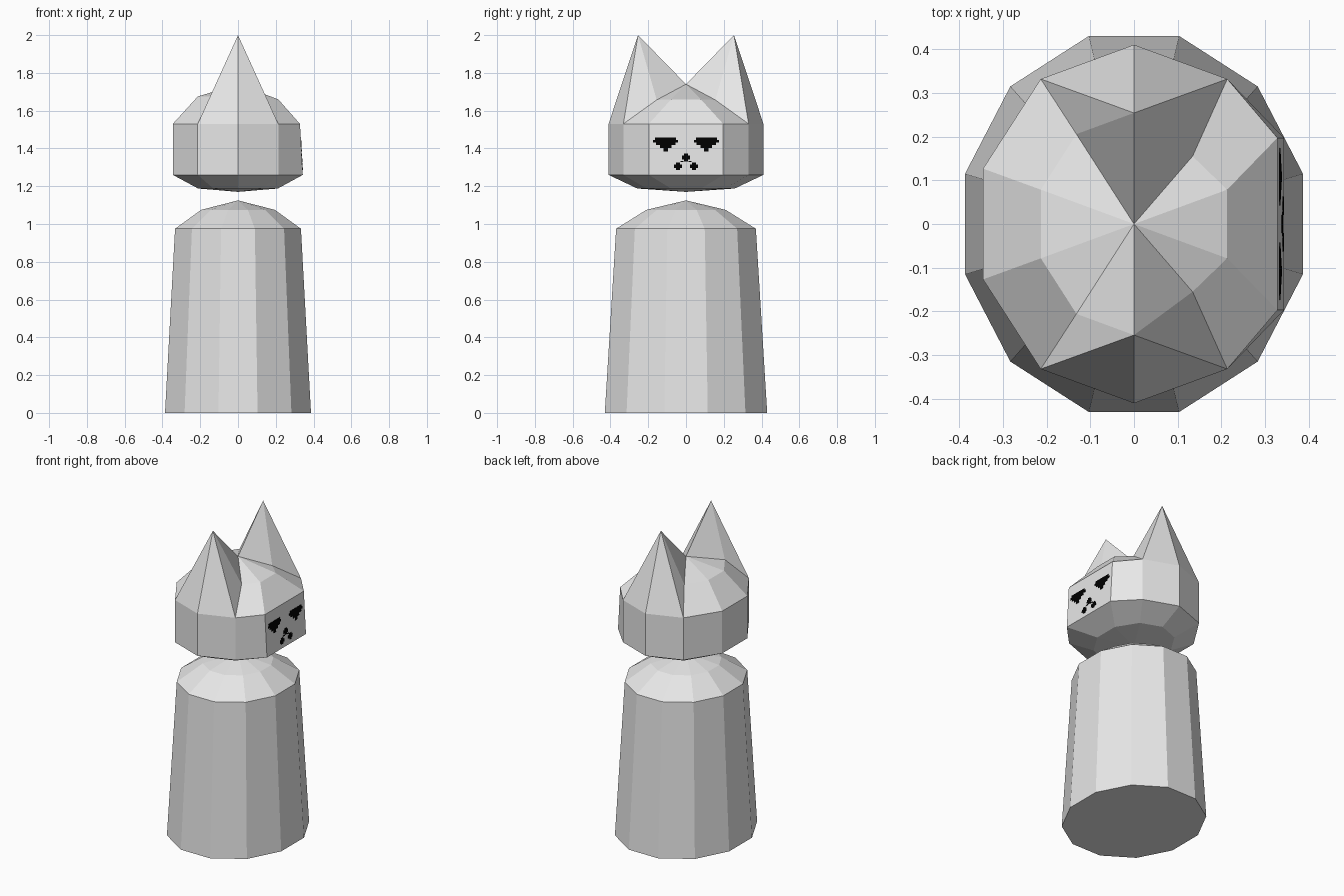
import bpy
import bmesh
import math

if "Cube" in bpy.data.objects:
    bpy.data.objects.remove(bpy.data.objects["Cube"])


def material(name, rgb):
    m = bpy.data.materials.new(name)
    m.diffuse_color = (*rgb, 1)
    m.use_nodes = True
    m.node_tree.nodes["Principled BSDF"].inputs["Base Color"].default_value = m.diffuse_color
    return m


grey = material("light grey", (0.8, 0.8, 0.8))
black = material("black", (0.0, 0.0, 0.0))


def finish(bm, name, mat):
    bmesh.ops.recalc_face_normals(bm, faces=bm.faces[:])
    mesh = bpy.data.meshes.new(name)
    bm.to_mesh(mesh)
    bm.free()
    mesh.materials.append(mat)
    obj = bpy.data.objects.new(name, mesh)
    bpy.context.collection.objects.link(obj)
    return obj


def ring(bm, n, rx, ry, z, offset):
    pts = [math.radians(offset) + i * math.tau / n for i in range(n)]
    return [bm.verts.new((rx * math.cos(a), ry * math.sin(a), z)) for a in pts]


def bridge(bm, a, b, skip=()):
    n = len(a)
    for i in range(n):
        if i not in skip:
            j = (i + 1) % n
            bm.faces.new((a[i], a[j], b[j], b[i]))


def fan(bm, r, z):
    tip = bm.verts.new((0, 0, z))
    for i in range(len(r)):
        bm.faces.new((r[i], r[(i + 1) % len(r)], tip))


# Body: tapered twelve-sided drum with a low domed top
bm = bmesh.new()
rings = [ring(bm, 12, *p, 15) for p in
         ((0.40, 0.445, 0), (0.345, 0.383, 0.975), (0.202, 0.217, 1.075))]
bm.faces.new(rings[0])
for lo, hi in zip(rings, rings[1:]):
    bridge(bm, lo, hi)
fan(bm, rings[-1], 1.125)
finish(bm, "body", grey)

# Head: ten-sided drum; vertices 0 and 9 border the face, 2 and 7 carry the ears
bm = bmesh.new()
chin, jaw, brow, crown = [ring(bm, 10, *p, 18) for p in
                          ((0.222, 0.258, 1.188), (0.363, 0.41, 1.26),
                           (0.363, 0.41, 1.53), (0.224, 0.254, 1.675))]
for i, s in ((0, 1), (9, -1)):
    jaw[i].co = (0.343, s * 0.197, 1.26)
    brow[i].co = (0.328, s * 0.197, 1.53)
    crown[i].co.z = 1.66
for i, s in ((1, 1), (8, -1)):
    crown[i].co = (0.134, s * 0.155, 1.657)
for i in (2, 7):
    crown[i].co.z = 2.0
bridge(bm, chin, jaw)
bridge(bm, jaw, brow)
bridge(bm, brow, crown, skip=(1, 2, 6, 7))
# ear sides are creased from the tip to the neighbouring brow corners
for i in (2, 7):
    for j in (i - 1, i + 1):
        bm.faces.new((crown[i], brow[i], brow[j]))
        bm.faces.new((crown[i], brow[j], crown[j]))
fan(bm, crown, 1.74)
fan(bm, chin, 1.17)
finish(bm, "head_with_ears", grey)


# Face markings: thin stepped plates lying on the sloping face
def plates(name, cy, rows):
    """rows: (top z, bottom z, half width)"""
    bm = bmesh.new()
    for top, bottom, w in rows:
        quads = []
        for lift in (-0.002, 0.002):
            quads.append([bm.verts.new((0.343 - (z - 1.26) / 18 + lift, cy + s * w, z))
                          for z, s in ((top, -1), (top, 1), (bottom, 1), (bottom, -1))])
        for q in quads:
            bm.faces.new(q)
        bridge(bm, *quads)
    finish(bm, name, black)


eye = ((1.459, 1.446, 0.056), (1.446, 1.432, 0.066), (1.432, 1.418, 0.052),
       (1.418, 1.402, 0.030), (1.402, 1.384, 0.012))


def dot(z):
    return ((z + 0.02, z + 0.010, 0.010), (z + 0.010, z - 0.010, 0.021),
            (z - 0.010, z - 0.02, 0.010))


for side, s in (("left", -1), ("right", 1)):
    plates(side + "_eye", s * 0.108, eye)
    plates(side + "_mouth_spot", s * 0.042, dot(1.306))
    plates(side + "_mouth_link", s * 0.020, ((1.334, 1.328, 0.008),))
plates("nose", 0, dot(1.352))
